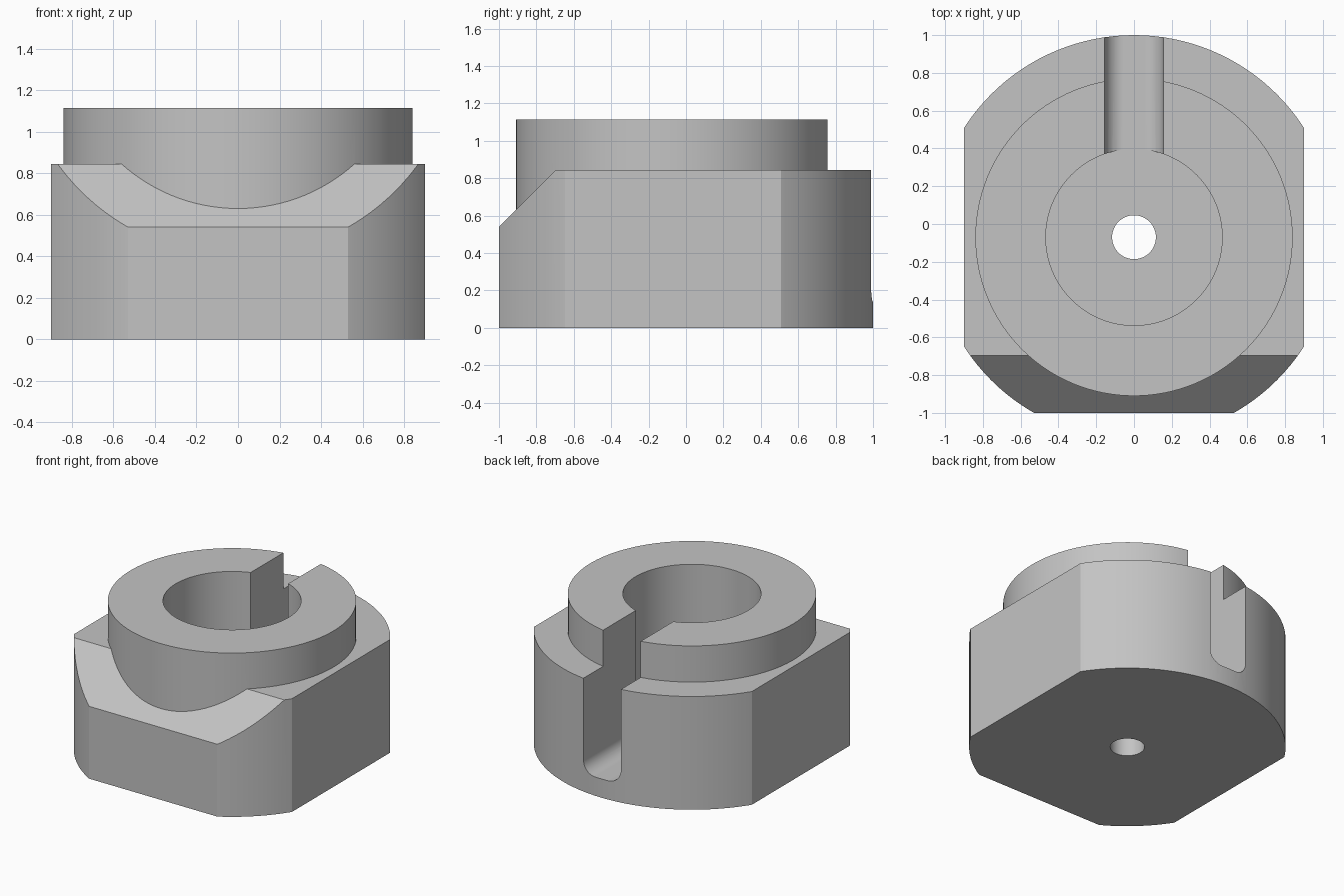
import bpy
import bmesh
from math import cos, sin, pi, radians
from mathutils import Matrix, Vector

default_cube = bpy.data.objects.get("Cube")
if default_cube:
    bpy.data.objects.remove(default_cube, do_unlink=True)

AXIS_Y = -0.07      # shared axis of all round features
BASE_TOP = 0.845
COLLAR_TOP = 1.115
FLOOR = 0.14        # floor of bore and keyway

steel = bpy.data.materials.new("plain grey")
steel.use_nodes = True
grey = (0.55, 0.55, 0.55, 1)
steel.diffuse_color = grey
steel.node_tree.nodes["Principled BSDF"].inputs["Base Color"].default_value = grey


def make_object(name, bm):
    bmesh.ops.recalc_face_normals(bm, faces=bm.faces)
    mesh = bpy.data.meshes.new(name)
    bm.to_mesh(mesh)
    bm.free()
    mesh.materials.append(steel)
    obj = bpy.data.objects.new(name, mesh)
    bpy.context.collection.objects.link(obj)
    return obj


def cylinder_bm(radius, z0, z1, segments=128):
    bm = bmesh.new()
    bmesh.ops.create_cone(
        bm, cap_ends=True, segments=segments, radius1=radius, radius2=radius,
        depth=z1 - z0, matrix=Matrix.Translation((0, AXIS_Y, (z0 + z1) / 2)))
    return bm


def slice_off(bm, point, normal):
    """Remove everything beyond a plane and close the cut."""
    geom = bm.verts[:] + bm.edges[:] + bm.faces[:]
    cut = bmesh.ops.bisect_plane(bm, geom=geom, plane_co=Vector(point),
                                 plane_no=Vector(normal).normalized(),
                                 clear_outer=True, dist=1e-5)
    edges = [e for e in cut["geom_cut"] if isinstance(e, bmesh.types.BMEdge)]
    bmesh.ops.edgeloop_fill(bm, edges=edges)


# Base: round block with two side flats, a front flat and a front chamfer
bm = cylinder_bm(1.07, 0, BASE_TOP)
slice_off(bm, (0.9, 0, 0), (1, 0, 0))
slice_off(bm, (-0.9, 0, 0), (-1, 0, 0))
slice_off(bm, (0, -1, 0), (0, -1, 0))
slice_off(bm, (0, -1, 0.54), (0, -1, 1))
body = make_object("collar_block", bm)

# Raised collar, sunk into the base so it also shows through the chamfer
collar = make_object("collar", cylinder_bm(0.84, 0.3, COLLAR_TOP))

# Blind bore and small through hole
bore = make_object("bore_cutter", cylinder_bm(0.467, FLOOR, 1.4))
hole = make_object("hole_cutter", cylinder_bm(0.116, -0.2, 0.5, 64))

# Keyway: U-shaped profile with rounded floor corners, run out through the back
half, fillet, steps = 0.155, 0.1, 10
profile = [(half, 1.4), (-half, 1.4)]
for side, start in ((-1, pi), (1, 1.5 * pi)):
    for i in range(steps + 1):
        a = start + i / steps * pi / 2
        profile.append((side * (half - fillet) + fillet * cos(a),
                        FLOOR + fillet + fillet * sin(a)))
bm = bmesh.new()
face = bm.faces.new([bm.verts.new((x, 0.2, z)) for x, z in profile])
run = bmesh.ops.extrude_face_region(bm, geom=[face])
bmesh.ops.translate(bm, vec=(0, 1, 0),
                    verts=[v for v in run["geom"] if isinstance(v, bmesh.types.BMVert)])
if face.is_valid and not any(len(e.link_faces) > 1 for e in face.edges):
    bm.faces.remove(face)
    bmesh.ops.holes_fill(bm, edges=bm.edges)
keyway = make_object("keyway_cutter", bm)

# Combine the parts
tools = ((collar, 'UNION'), (bore, 'DIFFERENCE'),
         (keyway, 'DIFFERENCE'), (hole, 'DIFFERENCE'))
for tool, operation in tools:
    mod = body.modifiers.new(tool.name, 'BOOLEAN')
    mod.operation = operation
    mod.solver = 'EXACT'
    mod.object = tool
    tool.hide_render = True

# Bake the result and drop the helper parts
graph = bpy.context.evaluated_depsgraph_get()
baked = bpy.data.meshes.new_from_object(body.evaluated_get(graph))
body.modifiers.clear()
body.data = baked
baked.materials.clear()
baked.materials.append(steel)
for poly in baked.polygons:
    poly.material_index = 0
for tool, _ in tools:
    bpy.data.objects.remove(tool, do_unlink=True)

# Smooth round walls, crisp edges
bpy.ops.object.select_all(action='DESELECT')
body.select_set(True)
bpy.context.view_layer.objects.active = body
bpy.ops.object.shade_smooth_by_angle(angle=radians(20))
weighted = body.modifiers.new("even_shading", 'WEIGHTED_NORMAL')
weighted.keep_sharp = True
